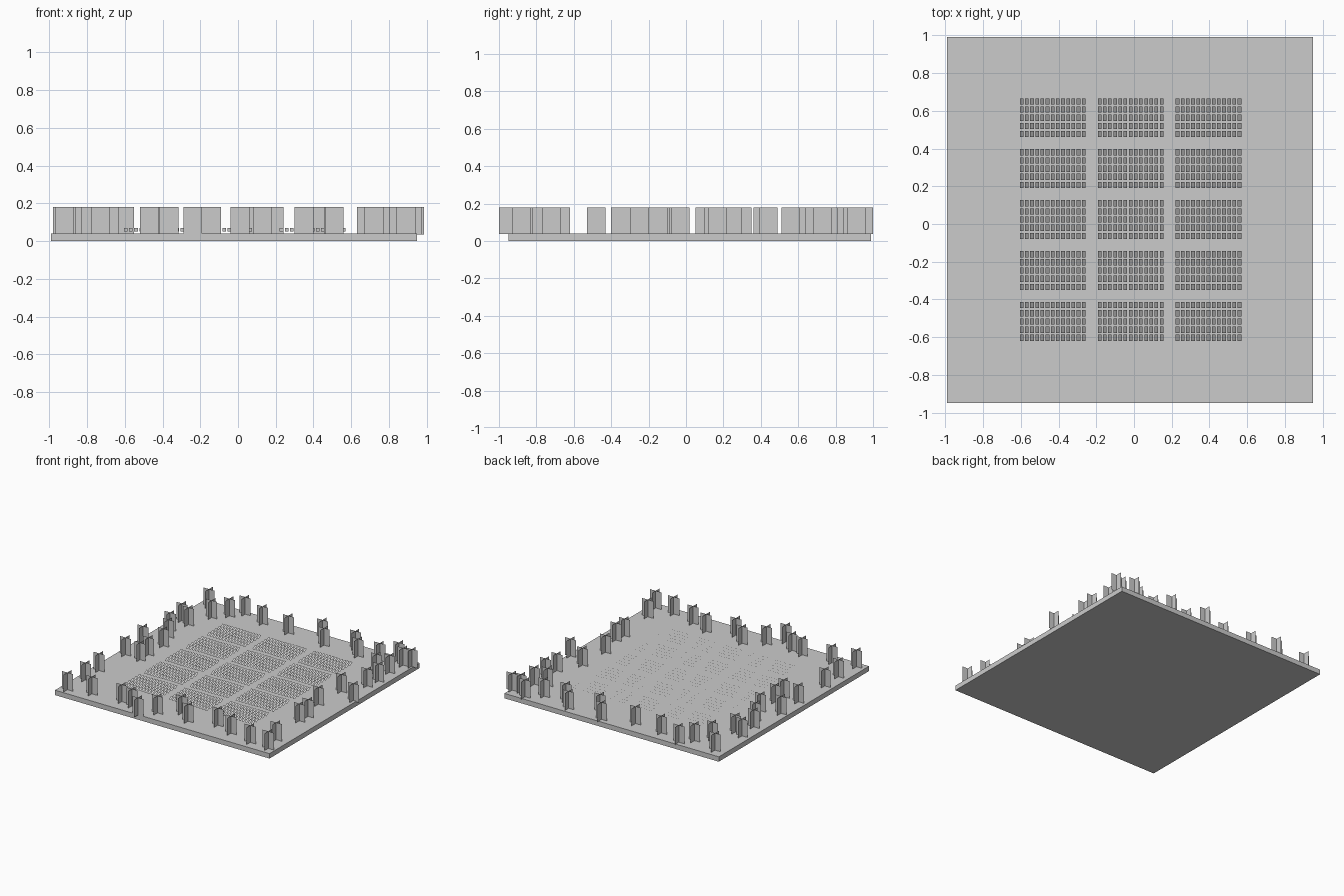
import bpy

if "Cube" in bpy.data.objects:
    bpy.data.objects.remove(bpy.data.objects["Cube"])


def make(name, verts, faces):
    mesh = bpy.data.meshes.new(name)
    mesh.from_pydata(verts, [], faces)
    mesh.update()
    ob = bpy.data.objects.new(name, mesh)
    bpy.context.collection.objects.link(ob)
    return ob


def add_quad(verts, faces, pts):
    n = len(verts)
    verts += pts
    faces.append((n, n + 1, n + 2, n + 3))


# ground slab
bpy.ops.mesh.primitive_cube_add(size=1, location=(-0.02, 0.02, 0.02))
slab = bpy.context.object
slab.name = "ground_slab"
slab.scale = (1.94, 1.94, 0.04)

# solar panels: 3 x 5 fields, each 13 columns x 5 rows, tilted toward the front
PW, PD, Z0, Z1 = 0.019, 0.033, 0.051, 0.069
for bx in range(3):
    for by in range(5):
        v, f = [], []
        for c in range(13):
            for r in range(5):
                x = -0.605 + bx * 0.413 + c * 0.0274
                y = -0.62 + by * 0.27 + r * 0.0434
                add_quad(v, f, [(x, y, Z0), (x + PW, y, Z0),
                                (x + PW, y + PD, Z1), (x, y + PD, Z1)])
        make(f"panel_field_{bx}_{by}", v, f)

# trees: two crossed upright cards each
front = [(-.92, -.89), (-.73, -.845), (-.47, -.83), (-.365, -.85), (-.24, -.95),
         (-.14, -.84), (.01, -.74), (.13, -.83), (.35, -.76), (.51, -.82),
         (.72, -.87), (.89, -.88), (.85, -.72)]
right = [(.80, -.35), (.81, -.25), (.75, -.03), (.76, .25), (.925, .17), (.86, .44),
         (.88, .56), (.77, .69), (.86, .73), (.87, .89), (.935, .91), (.79, .95),
         (.68, .86)]
back = [(-.90, .91), (-.77, .76), (-.68, .86), (-.60, .95), (-.40, .89),
        (-.15, .865), (.10, .95), (.19, .84), (.41, .93), (.505, .83)]
left = [(-.92, .59), (-.84, .56), (-.90, .41), (-.84, .30), (-.78, .15), (-.93, .10),
        (-.92, -.14), (-.78, -.04), (-.78, -.15), (-.92, -.48), (-.91, -.67)]
H, B, T = 0.05, 0.036, 0.18
for side, spots in (("front", front), ("right", right), ("back", back), ("left", left)):
    v, f = [], []
    for x, y in spots:
        for dx, dy in ((H, 0), (0, H)):
            add_quad(v, f, [(x - dx, y - dy, B), (x + dx, y + dy, B),
                            (x + dx, y + dy, T), (x - dx, y - dy, T)])
    make(f"trees_{side}", v, f)
